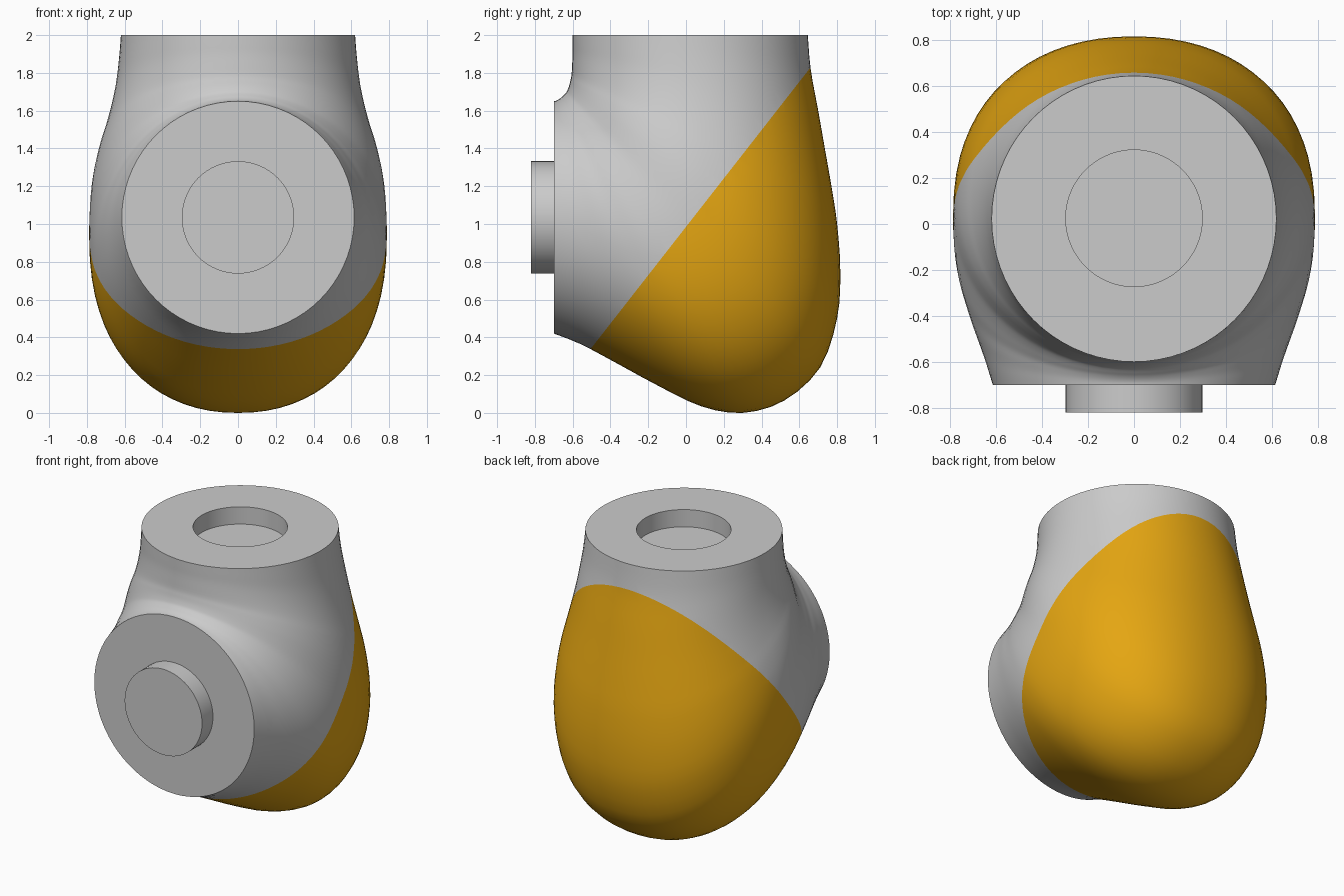
import bpy, bmesh, math
from mathutils import Vector

if "Cube" in bpy.data.objects:
    bpy.data.objects.remove(bpy.data.objects["Cube"])

SEG = 72    # points round each section
STEPS = 3   # interpolated sections per station

# stations round the bend: inner (y, z), outer (y, z), half width
STATIONS = [
    (-.60, 2.0, .645, 2.0, .62), (-.60, 1.95, .66, 1.82, .629),
    (-.60, 1.90, .70, 1.60, .645), (-.603, 1.84, .735, 1.40, .67),
    (-.606, 1.79, .77, 1.20, .702), (-.612, 1.76, .80, 1.0, .735),
    (-.618, 1.735, .817, .75, .765), (-.625, 1.715, .80, .50, .782),
    (-.632, 1.70, .71, .24, .788), (-.64, 1.69, .52, .065, .785),
    (-.65, 1.68, .30, 0.0, .77), (-.66, 1.67, .08, .035, .742),
    (-.67, 1.662, -.15, .145, .708), (-.68, 1.656, -.38, .27, .668),
    (-.69, 1.652, -.56, .365, .638), (-.70, 1.65, -.70, .42, .615),
]


def smooth(rows):
    """Catmull-Rom interpolation between stations."""
    out, last = [], len(rows) - 1
    for i in range(last):
        quad = zip(rows[max(i - 1, 0)], rows[i], rows[i + 1], rows[min(i + 2, last)])
        quad = list(quad)
        for k in range(STEPS):
            t = k / STEPS
            out.append([.5 * (2 * b + (c - a) * t + (2 * a - 5 * b + 4 * c - d) * t * t
                              + (3 * b - a - 3 * c + d) * t ** 3) for a, b, c, d in quad])
    return out + [rows[-1]]


def section(iy, iz, oy, oz, w, n):
    """Rounded ring between inner and outer point, a little fuller on the outside."""
    inner, outer = Vector((0, iy, iz)), Vector((0, oy, oz))
    mid, half = (inner + outer) / 2, (outer - inner) / 2
    ring = []
    for k in range(SEG):
        a = 2 * math.pi * k / SEG
        c, s = math.cos(a), math.sin(a)
        e = 2 / n if c > 0 else 1
        u = math.copysign(abs(c) ** e, c)
        x = math.copysign(abs(s) ** e, s) * w
        ring.append(mid + half * u + Vector((x, 0, 0)))
    return ring


def shade(ob):
    bpy.ops.object.select_all(action='DESELECT')
    ob.select_set(True)
    bpy.context.view_layer.objects.active = ob
    bpy.ops.object.shade_smooth_by_angle(angle=math.radians(35))


def elbow_part(name, keep_back):
    """Loft the whole elbow, then keep one side of the sloping split."""
    rows = smooth(STATIONS)
    # socket in the top face: floor ring and rim ring
    rings = [section(-.2725, z, .3225, z, .2975, 2) for z in (1.88, 2.0)]
    for i, r in enumerate(rows):
        rings.append(section(*r, 2 + .2 * math.sin(math.pi * i / (len(rows) - 1))))
    bm = bmesh.new()
    loops = [[bm.verts.new(p) for p in ring] for ring in rings]
    for A, B in zip(loops, loops[1:]):
        for k in range(SEG):
            j = (k + 1) % SEG
            bm.faces.new((A[k], A[j], B[j], B[k]))
    bm.faces.new(loops[0])
    bm.faces.new(loops[-1])
    bmesh.ops.recalc_face_normals(bm, faces=bm.faces)
    bmesh.ops.bisect_plane(bm, geom=bm.verts[:] + bm.edges[:] + bm.faces[:],
                           plane_co=(0, 0, .985), plane_no=(0, 1.28, -1),
                           clear_inner=keep_back, clear_outer=not keep_back)
    me = bpy.data.meshes.new(name)
    bm.to_mesh(me)
    bm.free()
    ob = bpy.data.objects.new(name, me)
    bpy.context.collection.objects.link(ob)
    shade(ob)
    return ob


# grey elbow body and coloured back cover
elbow_part("elbow_body", False)
cover = elbow_part("back_cover", True)
gold = bpy.data.materials.new("gold")
gold.diffuse_color = (.78, .38, .006, 1)
gold.use_nodes = True
gold.node_tree.nodes["Principled BSDF"].inputs["Base Color"].default_value = gold.diffuse_color
cover.data.materials.append(gold)

# round peg on the front face
bpy.ops.mesh.primitive_cylinder_add(vertices=64, radius=.2975, depth=.12,
                                    location=(0, -.76, 1.035),
                                    rotation=(math.pi / 2, 0, 0))
peg = bpy.context.object
peg.name = "front_peg"
shade(peg)
